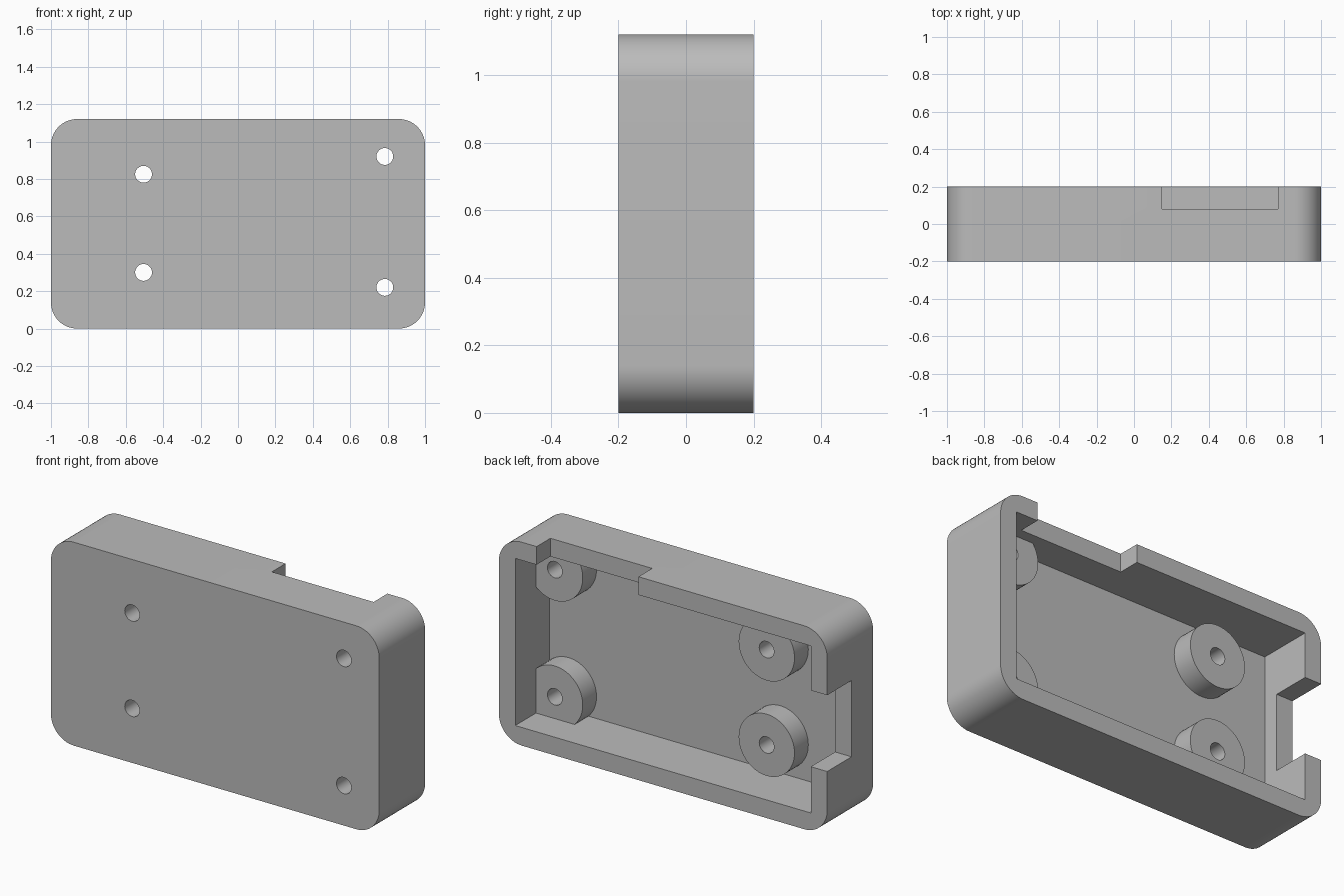
import bpy, bmesh, math
from mathutils import Matrix, Vector

old = bpy.data.objects.get("Cube")
if old:
    bpy.data.objects.remove(old, do_unlink=True)

# Overall sizes
HEIGHT, BACK, FRONT = 1.12, 0.2, -0.2
WALL, FLOOR_Y, BOSS_Y = 0.1, -0.1, 0.02
CORNER, BOSS_R, HOLE_R = 0.14, 0.17, 0.045
MOUNTS = [(-0.505, 0.3), (-0.505, 0.825), (0.785, 0.22), (0.785, 0.92)]

grey = bpy.data.materials.new("light_grey")
grey.use_nodes = True
colour = (0.5, 0.5, 0.5, 1)
grey.diffuse_color = colour
grey.node_tree.nodes["Principled BSDF"].inputs["Base Color"].default_value = colour


def finish(bm, name):
    bmesh.ops.recalc_face_normals(bm, faces=bm.faces)
    mesh = bpy.data.meshes.new(name)
    bm.to_mesh(mesh)
    bm.free()
    mesh.materials.append(grey)
    obj = bpy.data.objects.new(name, mesh)
    bpy.context.collection.objects.link(obj)
    return obj


def block(name, x, y, z):
    """Box given by its (low, high) range on each axis."""
    bm = bmesh.new()
    bmesh.ops.create_cube(bm, size=1)
    for v in bm.verts:
        v.co = Vector(r[0] if c < 0 else r[1] for c, r in zip(v.co, (x, y, z)))
    return finish(bm, name)


def peg(name, x, z, radius, y0, y1, sides):
    """Cylinder running along y."""
    bm = bmesh.new()
    place = Matrix.Translation((x, (y0 + y1) / 2, z)) @ Matrix.Rotation(math.pi / 2, 4, "X")
    bmesh.ops.create_cone(bm, cap_ends=True, segments=sides, radius1=radius,
                          radius2=radius, depth=y1 - y0, matrix=place)
    return finish(bm, name)


def combine(target, tool, operation):
    """Apply a boolean and discard the tool."""
    tool.hide_render = True
    mod = target.modifiers.new("combine", "BOOLEAN")
    mod.operation, mod.object, mod.solver = operation, tool, "EXACT"
    bpy.context.view_layer.objects.active = target
    bpy.ops.object.modifier_apply(modifier=mod.name)
    bpy.data.objects.remove(tool, do_unlink=True)


# Outer block with four rounded corners
case = block("enclosure_shell", (-1, 1), (FRONT, BACK), (0, HEIGHT))
bm = bmesh.new()
bm.from_mesh(case.data)
corners = [e for e in bm.edges if abs(e.verts[0].co.y - e.verts[1].co.y) > 0.1]
bmesh.ops.bevel(bm, geom=corners, offset=CORNER, segments=16, profile=0.5,
                affect="EDGES")
bm.to_mesh(case.data)
bm.free()

# Cavity open to the back
combine(case, block("cavity", (WALL - 1, 1 - WALL), (FLOOR_Y, BACK + 0.1),
                    (WALL, HEIGHT - WALL)), "DIFFERENCE")

# Notch in the top wall and notch in the right wall
combine(case, block("top_notch", (0.15, 0.77), (0.08, 0.3), (0.95, 1.2)), "DIFFERENCE")
combine(case, block("side_notch", (-1.1, -0.85), (-0.012, 0.3), (0.355, 0.775)),
        "DIFFERENCE")

# Mounting bosses merge into the floor and walls, then get drilled through
for x, z in MOUNTS:
    combine(case, peg("boss", x, z, BOSS_R, FLOOR_Y - 0.05, BOSS_Y, 64), "UNION")
for x, z in MOUNTS:
    combine(case, peg("screw_hole", x, z, HOLE_R, FRONT - 0.1, BACK + 0.1, 32),
            "DIFFERENCE")

# Smooth rounds, sharp edges
bpy.ops.object.select_all(action="DESELECT")
case.select_set(True)
bpy.context.view_layer.objects.active = case
bpy.ops.object.shade_smooth_by_angle(angle=math.radians(30))
